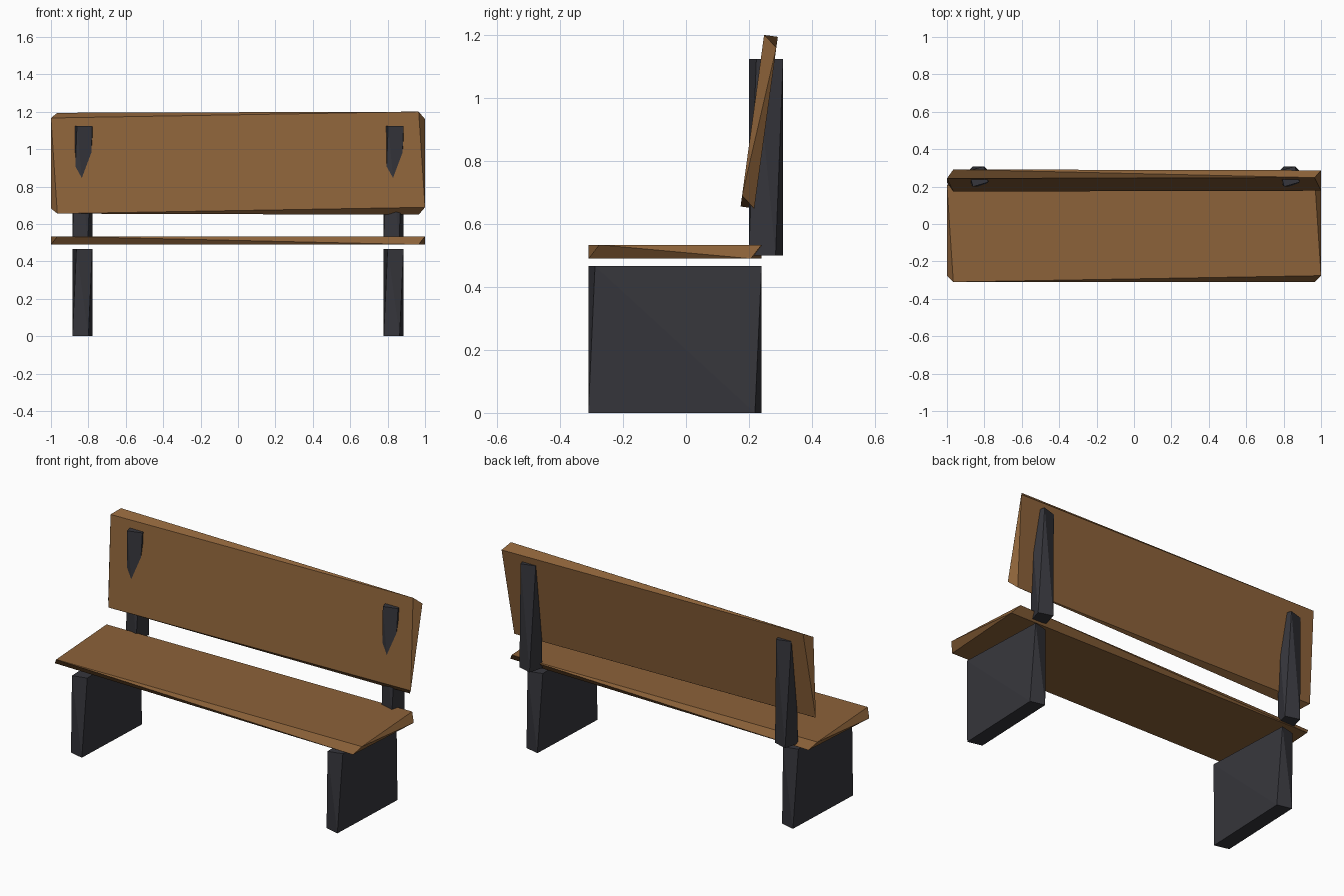
import bpy
import bmesh
from math import radians
from mathutils import Matrix, Vector

cube = bpy.data.objects.get("Cube")
if cube:
    bpy.data.objects.remove(cube, do_unlink=True)


def make_material(name, color):
    mat = bpy.data.materials.new(name)
    mat.use_nodes = True
    mat.diffuse_color = color
    bsdf = mat.node_tree.nodes["Principled BSDF"]
    bsdf.inputs["Base Color"].default_value = color
    bsdf.inputs["Roughness"].default_value = 0.8
    return mat


wood = make_material("brown wood", (0.262, 0.122, 0.041, 1))
iron = make_material("dark grey metal", (0.037, 0.037, 0.045, 1))


def chipped_block(name, center, size, inset, mat, tilt=0):
    """Box whose corners are alternately cut in along x or along y."""
    half = Vector(size) / 2
    bm = bmesh.new()
    for sx in (-1, 1):
        for sy in (-1, 1):
            for sz in (-1, 1):
                cut_x = sx * sy * sz > 0
                x = half.x - (inset if cut_x else 0)
                y = half.y - (0 if cut_x else inset)
                bm.verts.new((sx * x, sy * y, sz * half.z))
    bmesh.ops.convex_hull(bm, input=bm.verts[:])
    # Join the flat triangle pairs back into quads
    bmesh.ops.dissolve_limit(bm, angle_limit=radians(0.5),
                             verts=bm.verts[:], edges=bm.edges[:])
    bmesh.ops.recalc_face_normals(bm, faces=bm.faces[:])
    bm.transform(Matrix.Rotation(tilt, 4, "X"))
    mesh = bpy.data.meshes.new(name)
    bm.to_mesh(mesh)
    bm.free()
    mesh.materials.append(mat)
    obj = bpy.data.objects.new(name, mesh)
    obj.location = center
    bpy.context.collection.objects.link(obj)
    return obj


# Planks
plank = (2, 0.55, 0.044)
chipped_block("seat", (0, -0.035, 0.512), plank, 0.034, wood)
chipped_block("backrest", (0, 0.2325, 0.925), plank, 0.034, wood, radians(82.2))

# Slab legs and backrest posts
for side, x in (("left", 0.832), ("right", -0.832)):
    chipped_block(side + "_leg", (x, -0.035, 0.233), (0.106, 0.55, 0.466), 0.021, iron)
    chipped_block(side + "_back_post", (x, 0.254, 0.8125), (0.106, 0.109, 0.624), 0.024, iron)
